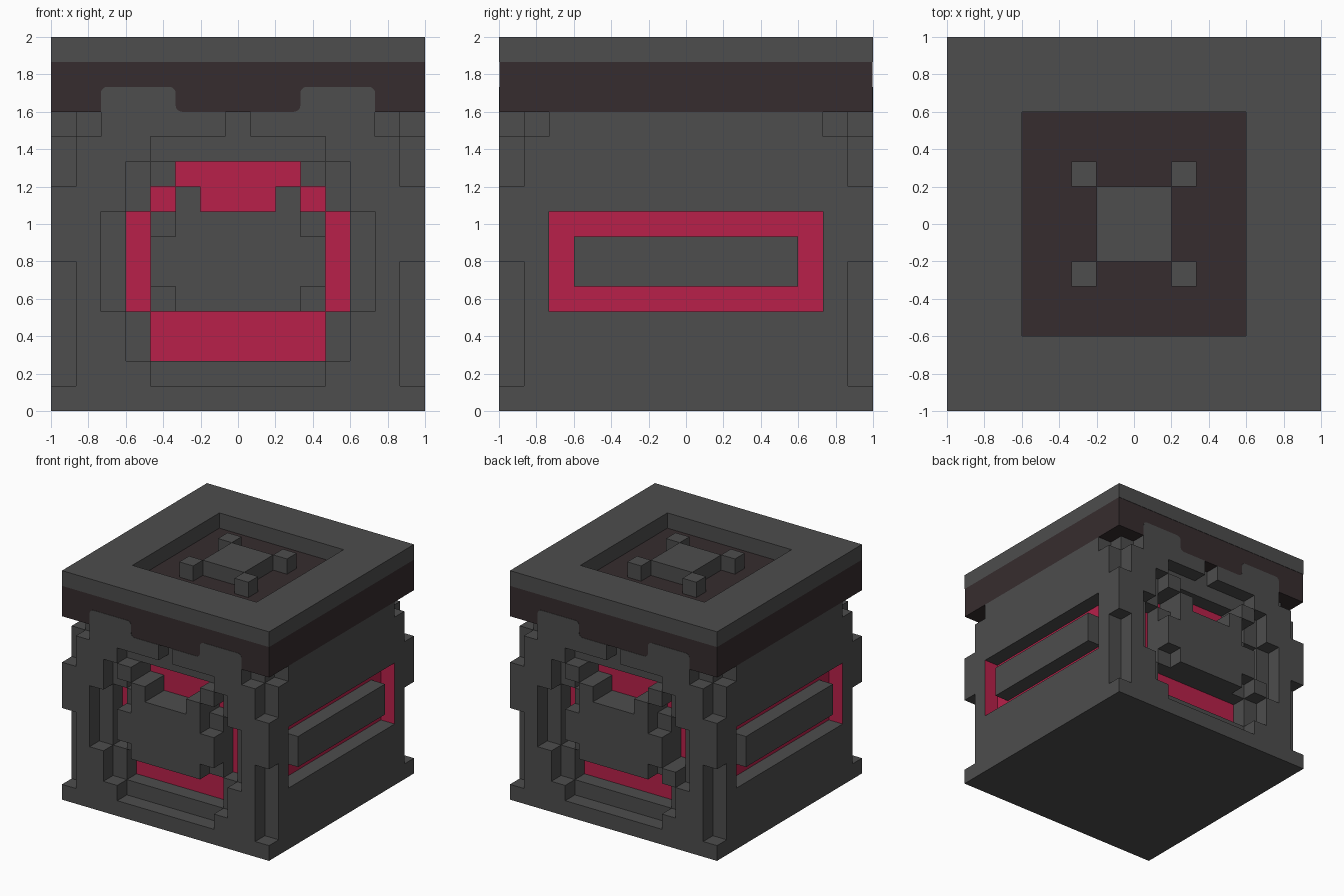
import bpy, bmesh, math
from itertools import product

if "Cube" in bpy.data.objects:
    bpy.data.objects.remove(bpy.data.objects["Cube"], do_unlink=True)

N = 15              # the block is a 15-cell cube
U = 2 / N           # cell size


def material(name, rgb):
    m = bpy.data.materials.new(name)
    m.use_nodes = True
    m.diffuse_color = (*rgb, 1)
    m.node_tree.nodes["Principled BSDF"].inputs["Base Color"].default_value = (*rgb, 1)
    return m


STONE = material("dark grey stone", (0.0742, 0.0742, 0.0742))
BAND = material("brown black", (0.0369, 0.0252, 0.0273))
GLOW = material("crimson", (0.479, 0.0144, 0.0685))


def finish(name, bm, mats):
    mesh = bpy.data.meshes.new(name)
    bm.to_mesh(mesh)
    bm.free()
    for m in mats:
        mesh.materials.append(m)
    ob = bpy.data.objects.new(name, mesh)
    bpy.context.collection.objects.link(ob)
    return ob


def box(x0, x1, y0, y1, z0, z1):
    """Set of cells inside half-open ranges."""
    return set(product(range(x0, x1), range(y0, y1), range(z0, z1)))


def turn(cells):
    """Half turn about the vertical axis."""
    return {(N - 1 - i, N - 1 - j, k) for i, j, k in cells}


def mirror_x(cells):
    return cells | {(N - 1 - i, j, k) for i, j, k in cells}


def four_corners(cells):
    cells = mirror_x(cells)
    return cells | {(i, N - 1 - j, k) for i, j, k in cells}


def block_part(name, cells, mats, rule=None):
    """Skin a set of cells with its outer faces only, then merge flat areas."""
    bm = bmesh.new()
    verts = {}

    def vert(p):
        if p not in verts:
            verts[p] = bm.verts.new((p[0] * U - 1, p[1] * U - 1, p[2] * U))
        return verts[p]

    for c in sorted(cells):
        for axis, side in product(range(3), (0, 1)):
            n = list(c)
            n[axis] += 2 * side - 1
            if tuple(n) in cells:
                continue
            a, b = (axis + 1) % 3, (axis + 2) % 3
            loop = [(0, 0), (1, 0), (1, 1), (0, 1)]
            ring = []
            for s, t in (loop if side else reversed(loop)):
                p = list(c)
                p[axis] += side
                p[a] += s
                p[b] += t
                ring.append(vert(tuple(p)))
            face = bm.faces.new(ring)
            if rule:
                face.material_index = rule(c, axis, c[axis] + side)
    bmesh.ops.dissolve_limit(bm, angle_limit=0.01, verts=bm.verts[:],
                             edges=bm.edges[:], delimit={'MATERIAL'})
    return finish(name, bm, mats)


# Body: stepped recess on front and back, slots on the sides, notched corners
ring_recess = (box(2, 13, 0, 1, 4, 8) | box(3, 12, 0, 1, 2, 10)
               | box(4, 11, 0, 1, 1, 11) | box(7, 8, 0, 1, 11, 12))
deep_recess = (box(3, 12, 0, 2, 4, 8) | box(4, 11, 0, 2, 2, 4)
               | box(4, 11, 0, 2, 8, 9) | box(5, 10, 0, 2, 9, 10))
face_cut = ring_recess | deep_recess
side_cut = mirror_x(box(0, 1, 2, 13, 4, 8))
corner_cut = four_corners(box(0, 1, 0, 1, 1, 6) | box(0, 1, 0, 1, 9, 12)
                          | {(1, 0, 11), (0, 1, 11)})


def glow_floor(c, axis, plane):
    front = axis == 1 and plane in (2, N - 2) and c[2] < 10
    side = axis == 0 and plane in (1, N - 1) and 2 <= c[1] < 13 and 4 <= c[2] < 8
    return int(front or side)


body = box(0, N, 0, N, 0, 12) - face_cut - turn(face_cut) - side_cut - corner_cut
block_part("body", body, [STONE, GLOW], glow_floor)

# Raised plate with two horns and stepped corners, plus small studs on the ring
plate = (box(4, 11, 0, 2, 4, 8) | mirror_x(box(5, 6, 0, 2, 8, 9))) \
    - mirror_x({(4, 0, 4), (4, 0, 7)})
studs = mirror_x({(4, 0, 9)})
block_part("front_plate", plate, [STONE])
block_part("back_plate", turn(plate), [STONE])
block_part("front_studs", studs, [STONE])
block_part("back_studs", turn(studs) | box(3, 4, 13, 15, 4, 5), [STONE])

# Bars floating in the side slots
block_part("right_bar", box(0, 1, 3, 12, 5, 7), [STONE])
block_part("left_bar", box(14, 15, 3, 12, 5, 7), [STONE])

# Lid: dark band, grey frame on top, block and studs inside the frame
band = block_part("lid_band", box(0, N, 0, N, 12, 14), [BAND])
for v in band.data.vertices:
    v.co.y *= 0.997
block_part("lid_frame", box(0, N, 0, N, 14, 15) - box(3, 12, 3, 12, 14, 15), [STONE])
block_part("lid_centre", box(6, 9, 6, 9, 14, 15), [STONE])
block_part("lid_studs", four_corners({(5, 5, 14)}), [STONE])


# Rounded tabs rising over the band on front and back
def arc(cx, cz, r, a0, a1, steps=5):
    return [(cx + r * math.cos(a), cz + r * math.sin(a)) for a in
            (math.radians(a0 + (a1 - a0) * s / steps) for s in range(steps + 1))]


R = 0.035
OUT, INN, LOW, TOP = 5.5 * U, 2.5 * U, 12 * U, 13 * U
outline = ([(OUT, LOW)] + arc(OUT - R, TOP - R, R, 0, 90)
           + arc(INN + R, TOP - R, R, 90, 180) + arc(INN - R, LOW + R, R, 0, -90))
for end, sy in (("front", -1), ("back", 1)):
    for side, sx in (("left", 1), ("right", -1)):
        bm = bmesh.new()
        face = bm.faces.new([bm.verts.new((sx * x, sy * 0.995, z)) for x, z in outline])
        ext = bmesh.ops.extrude_face_region(bm, geom=[face])
        bmesh.ops.translate(bm, vec=(0, sy * 0.005, 0),
                            verts=[g for g in ext["geom"] if isinstance(g, bmesh.types.BMVert)])
        bmesh.ops.recalc_face_normals(bm, faces=bm.faces[:])
        finish(f"{end}_{side}_tab", bm, [STONE])
